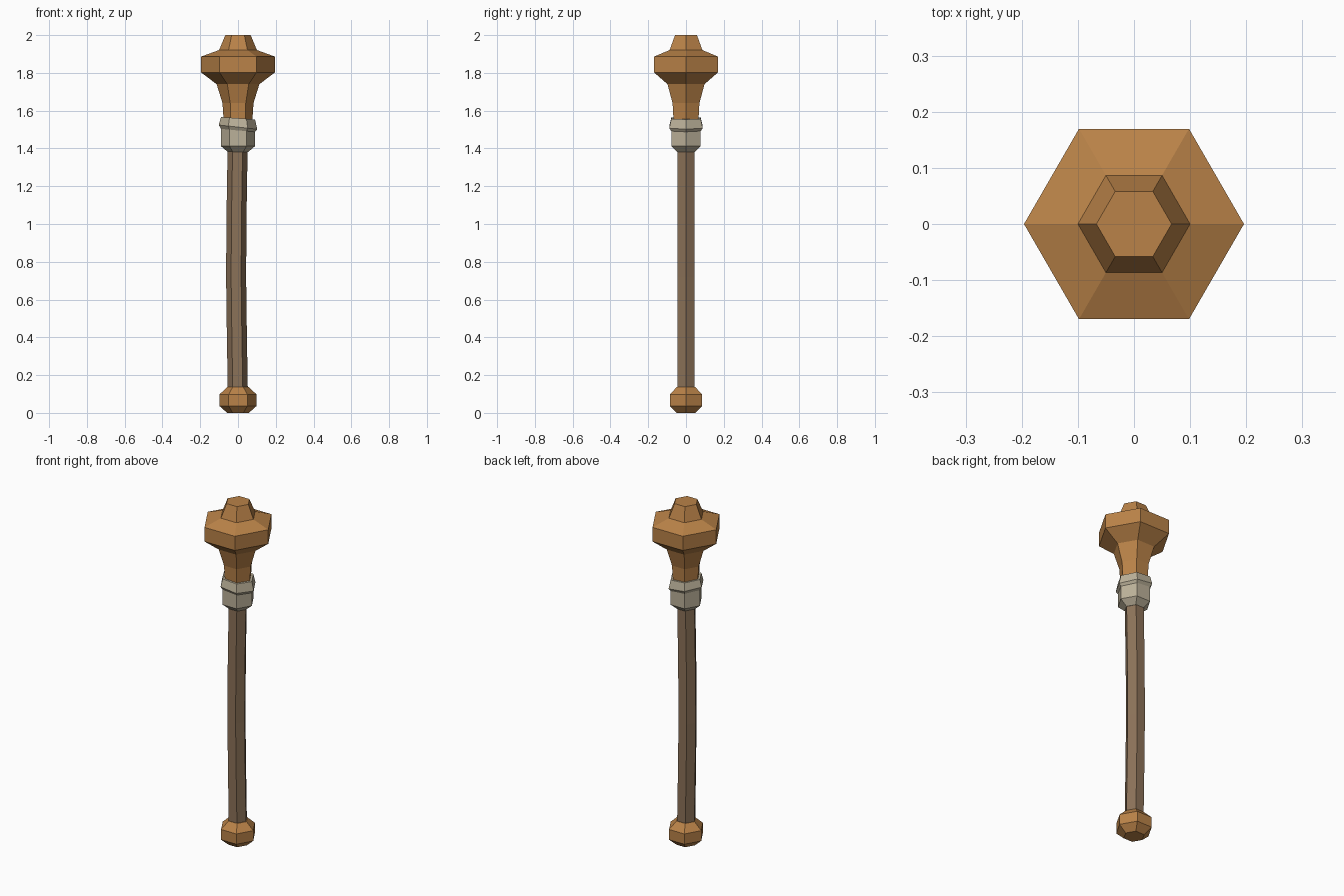
import bpy, bmesh, math

if "Cube" in bpy.data.objects:
    bpy.data.objects.remove(bpy.data.objects["Cube"])


def material(name, rgb):
    m = bpy.data.materials.new(name)
    m.diffuse_color = (*rgb, 1)
    m.use_nodes = True
    m.node_tree.nodes["Principled BSDF"].inputs["Base Color"].default_value = m.diffuse_color
    return m


def hex_loft(name, rings, mat, sides=6):
    """Loft hexagonal rings of (z, radius, x offset, slope along x), capped at both ends."""
    bm = bmesh.new()
    loops = []
    for z, r, ox, slope in rings:
        loop = []
        for i in range(sides):
            a = math.tau * i / sides
            x = r * math.cos(a)
            loop.append(bm.verts.new((x + ox, r * math.sin(a), z + slope * x)))
        loops.append(loop)
    for lo, hi in zip(loops, loops[1:]):
        for i in range(sides):
            j = (i + 1) % sides
            bm.faces.new((lo[i], lo[j], hi[j], hi[i]))
    bm.faces.new(loops[0][::-1])
    bm.faces.new(loops[-1])
    me = bpy.data.meshes.new(name)
    bm.to_mesh(me)
    bm.free()
    me.materials.append(mat)
    ob = bpy.data.objects.new(name, me)
    bpy.context.collection.objects.link(ob)
    return ob


copper = material("copper", (0.49, 0.225, 0.065))
wood = material("brown wood", (0.26, 0.168, 0.098))
bone = material("grey wrap", (0.50, 0.44, 0.32))

# Pommel at the foot
hex_loft("pommel", [(0, 0.057, 0, 0), (0.037, 0.099, 0, 0),
                    (0.097, 0.099, 0, 0), (0.138, 0.055, 0, 0)], copper)

# Slightly bowed shaft
hex_loft("shaft", [(0.12, 0.053, -0.001, 0), (0.41, 0.053, -0.006, 0),
                   (0.72, 0.053, -0.010, 0), (1.04, 0.053, -0.008, 0),
                   (1.40, 0.053, -0.002, 0)], wood)

# Collar: straight lower band and tilted upper band
hex_loft("collar_lower", [(1.38, 0.052, 0, 0), (1.412, 0.09, 0, 0),
                          (1.51, 0.09, 0, 0)], bone)
hex_loft("collar_upper", [(1.49, 0.086, 0, -0.08), (1.513, 0.102, 0, -0.11),
                          (1.56, 0.09, 0, -0.07)], bone)

# Flared mace head
hex_loft("head", [(1.53, 0.075, 0, 0), (1.64, 0.082, 0, 0), (1.74, 0.113, 0, 0),
                  (1.803, 0.196, 0, 0), (1.886, 0.196, 0, 0),
                  (1.921, 0.10, 0, 0), (2.0, 0.067, 0, 0)], copper)
